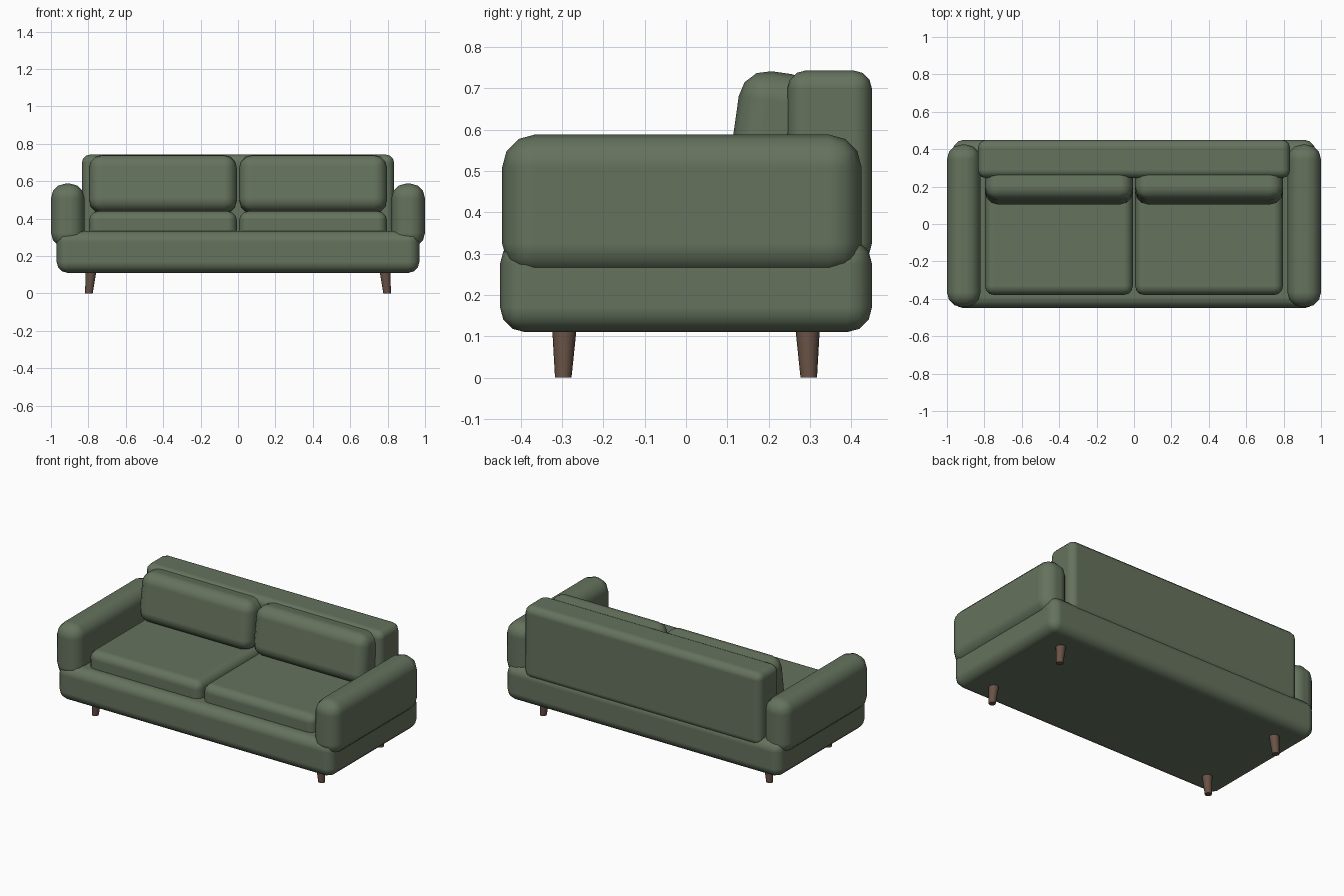
import bpy
import bmesh
import math
from mathutils import Vector

cube = bpy.data.objects.get("Cube")
if cube:
    bpy.data.objects.remove(cube, do_unlink=True)


def material(name, color):
    mat = bpy.data.materials.new(name)
    mat.use_nodes = True
    mat.diffuse_color = (*color, 1)
    mat.node_tree.nodes["Principled BSDF"].inputs["Base Color"].default_value = (*color, 1)
    return mat


fabric = material("green fabric", (0.13, 0.17, 0.11))
wood = material("brown wood", (0.14, 0.085, 0.06))


def finish(name, bm, mat):
    mesh = bpy.data.meshes.new(name)
    bm.to_mesh(mesh)
    bm.free()
    mesh.materials.append(mat)
    obj = bpy.data.objects.new(name, mesh)
    bpy.context.collection.objects.link(obj)
    bpy.ops.object.select_all(action="DESELECT")
    bpy.context.view_layer.objects.active = obj
    obj.select_set(True)
    bpy.ops.object.shade_smooth_by_angle(angle=math.radians(40))
    return obj


def padded_box(name, low, high, radius, tilt=0):
    """Upholstered block between two corners, with rounded edges."""
    low, high = Vector(low), Vector(high)
    bm = bmesh.new()
    bmesh.ops.create_cube(bm, size=1)
    bmesh.ops.scale(bm, vec=high - low, verts=bm.verts)
    obj = finish(name, bm, fabric)
    obj.location = (low + high) / 2
    obj.rotation_euler.x = math.radians(tilt)
    bevel = obj.modifiers.new("rounding", "BEVEL")
    bevel.width = radius
    bevel.segments = 3
    bevel.harden_normals = True
    return obj


def leg(name, foot, top):
    """Tapered round leg, leaning slightly outward."""
    bm = bmesh.new()
    bmesh.ops.create_cone(bm, cap_ends=True, segments=16, radius1=0.02,
                          radius2=0.03, depth=top[2] - foot[2])
    middle = (Vector(foot) + Vector(top)) / 2
    for v in bm.verts:
        end = top if v.co.z > 0 else foot
        v.co += Vector((end[0], end[1], middle.z))
    finish(name, bm, wood)


# Base and backrest
padded_box("base", (-0.97, -0.45, 0.11), (0.97, 0.45, 0.335), 0.06)
padded_box("backrest", (-0.835, 0.245, 0.28), (0.835, 0.45, 0.743), 0.045)

# Arms, cushions and legs, one set per side
for side, s in (("left", 1), ("right", -1)):
    def span(a, b):
        return sorted((s * a, s * b))

    x0, x1 = span(0.82, 1.0)
    padded_box(side + "_arm", (x0, -0.445, 0.245), (x1, 0.425, 0.588), 0.08)
    x0, x1 = span(0.006, 0.797)
    padded_box(side + "_seat_cushion", (x0, -0.38, 0.29), (x1, 0.26, 0.44), 0.05)
    padded_box(side + "_back_cushion", (x0, 0.115, 0.43), (x1, 0.305, 0.739), 0.07, tilt=-8)
    for end, e in (("front", -1), ("back", 1)):
        leg(f"{side}_{end}_leg", (s * 0.797, e * 0.297, 0), (s * 0.786, e * 0.294, 0.125))
